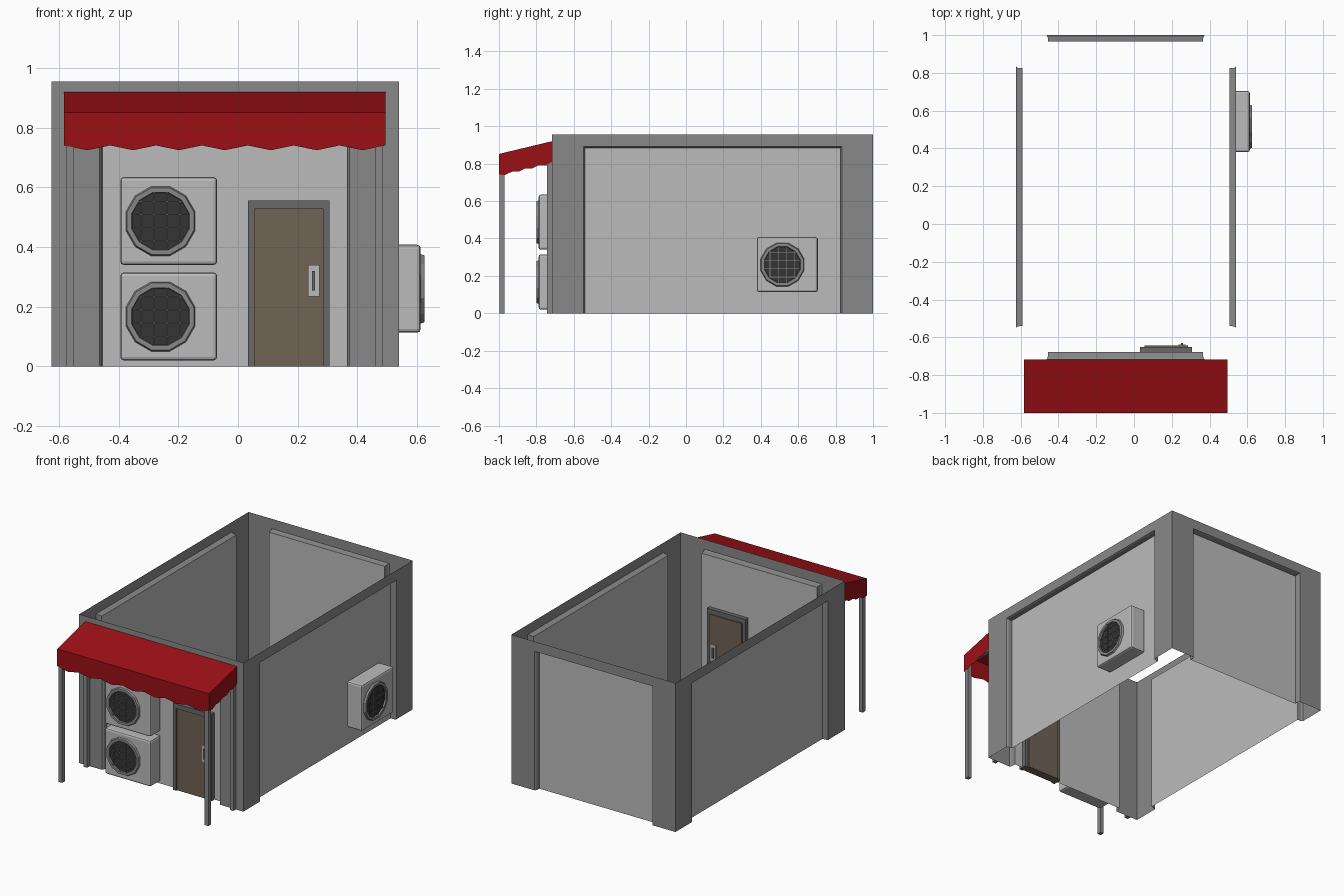
import bpy, bmesh, math
from mathutils import Vector

if "Cube" in bpy.data.objects:
    bpy.data.objects.remove(bpy.data.objects["Cube"])


def material(name, r, g, b):
    m = bpy.data.materials.new(name)
    m.diffuse_color = (r, g, b, 1)
    m.use_nodes = True
    m.node_tree.nodes["Principled BSDF"].inputs["Base Color"].default_value = m.diffuse_color
    return m


RED = material("red_canvas", 0.33, 0.005, 0.008)
BROWN = material("brown_door", 0.16, 0.125, 0.09)
COLUMN = material("mid_grey", 0.25, 0.25, 0.25)
PANEL = material("light_grey", 0.5, 0.5, 0.5)
FRAME = material("frame_grey", 0.14, 0.14, 0.14)
DARK = material("dark_grille", 0.035, 0.035, 0.035)


def finish(bm, name, mats):
    me = bpy.data.meshes.new(name)
    bm.to_mesh(me)
    bm.free()
    for m in mats:
        me.materials.append(m)
    ob = bpy.data.objects.new(name, me)
    bpy.context.collection.objects.link(ob)
    return ob


def add_box(bm, lo, hi, mat=0, bevel=0.0):
    lo, hi = Vector(lo), Vector(hi)
    verts = bmesh.ops.create_cube(bm, size=1)["verts"]
    for v in verts:
        v.co = Vector([(lo[i] + hi[i]) / 2 + v.co[i] * (hi[i] - lo[i]) for i in range(3)])
    faces = {f for v in verts for f in v.link_faces}
    for f in faces:
        f.material_index = mat
    if bevel:
        edges = list({e for v in verts for e in v.link_edges})
        bmesh.ops.bevel(bm, geom=edges, offset=bevel, segments=2, affect='EDGES', profile=0.5)


def box(name, lo, hi, mat, bevel=0.0):
    bm = bmesh.new()
    add_box(bm, lo, hi, 0, bevel)
    return finish(bm, name, [mat])


# Wall shell: each side is a U-shaped surround stepping in to a recessed panel
X0, X1, Y0, Y1, H = -0.625, 0.54, -0.717, 1.0, 0.955
bm = bmesh.new()


def wall(place, u0, u1, p0, p1, depth):
    loops = []
    for a, b, top, d in ((u0, u1, H, 0), (p0 - 0.009, p1 + 0.009, 0.892, 0),
                         (p0 - 0.002, p1 + 0.002, 0.888, 0.009), (p0, p1, 0.884, depth)):
        loops.append([bm.verts.new(place(u, d, z)) for u, z in ((a, 0), (a, top), (b, top), (b, 0))])
    for la, lb in zip(loops, loops[1:]):
        for i in range(3):
            bm.faces.new((la[i], la[i + 1], lb[i + 1], lb[i]))
    bm.faces.new(loops[-1]).material_index = 1


wall(lambda u, d, z: (u, Y0 + d, z), X0, X1, -0.455, 0.365, 0.04)
wall(lambda u, d, z: (u, Y1 - d, z), X0, X1, -0.455, 0.365, 0.035)
wall(lambda u, d, z: (X0 + d, u, z), Y0, Y1, -0.54, 0.825, 0.035)
wall(lambda u, d, z: (X1 - d, u, z), Y0, Y1, -0.54, 0.825, 0.035)
bmesh.ops.remove_doubles(bm, verts=bm.verts, dist=0.0005)
bmesh.ops.recalc_face_normals(bm, faces=bm.faces)
finish(bm, "walls", [COLUMN, PANEL])


# Air conditioner: bevelled case, twelve-sided fan ring, dark disc and wire grid
def cooler(name, loc, angle):
    bm = bmesh.new()
    add_box(bm, (-0.1625, -0.108, 0), (0.1625, 0, 0.295), 0, 0.012)
    cx, cz = -0.0275, 0.147

    def ring(r, y):
        return [bm.verts.new((cx + r * math.cos(math.tau * (i + .5) / 12), y,
                              cz + r * math.sin(math.tau * (i + .5) / 12))) for i in range(12)]

    rings = [ring(0.121, -0.107), ring(0.116, -0.12), ring(0.1, -0.12), ring(0.098, -0.11)]
    for a, b in zip(rings, rings[1:]):
        for i in range(12):
            j = (i + 1) % 12
            bm.faces.new((a[i], a[j], b[j], b[i])).material_index = 1
    bm.faces.new(rings[-1]).material_index = 2
    for k in (-0.066, -0.022, 0.022, 0.066):
        s = math.sqrt(0.098 ** 2 - k * k)
        add_box(bm, (cx + k - .0015, -0.117, cz - s), (cx + k + .0015, -0.114, cz + s), 1)
        add_box(bm, (cx - s, -0.117, cz + k - .0015), (cx + s, -0.114, cz + k + .0015), 1)
    bmesh.ops.recalc_face_normals(bm, faces=bm.faces)
    ob = finish(bm, name, [PANEL, COLUMN, DARK])
    ob.location = loc
    ob.rotation_euler.z = angle


cooler("front_cooler_lower", (-0.2325, -0.68, 0.02), 0)
cooler("front_cooler_upper", (-0.2325, -0.68, 0.34), 0)
cooler("side_cooler", (0.505, 0.5425, 0.113), math.pi / 2)

# Door: frame of two jambs and a head, leaf, and handles on both faces
bm = bmesh.new()
add_box(bm, (0.033, -0.705, 0), (0.055, -0.65, 0.557))
add_box(bm, (0.285, -0.705, 0), (0.307, -0.65, 0.557))
add_box(bm, (0.055, -0.705, 0.527), (0.285, -0.65, 0.557))
finish(bm, "door_frame", [FRAME])
box("door_leaf", (0.055, -0.697, 0), (0.285, -0.643, 0.527), BROWN)
for side, s in (("outer", -1), ("inner", 1)):
    y = -0.67 + s * 0.027
    for part, x0, x1, z0, z1, t, m in (("plate", 0.235, 0.273, 0.235, 0.34, 0.006, PANEL),
                                       ("handle", 0.249, 0.259, 0.255, 0.32, 0.013, FRAME)):
        ya, yb = sorted((y, y + s * t))
        box(f"door_{part}_{side}", (x0, ya, z0), (x1, yb, z1), m)

# Awning: sloping top with a scalloped valance on three sides
bm = bmesh.new()
AX0, AX1, AYB, AYF = -0.583, 0.495, -0.717, -1.0
corners = [(AX0, AYB), (AX0, AYF), (AX1, AYF), (AX1, AYB)]
tops, bottoms, ends = [], [], []
for k, waves in enumerate((4, 7, 4)):
    (xa, ya), (xb, yb) = corners[k], corners[k + 1]
    n = waves * 4
    for i in range(n + (k == 2)):
        t = i / n
        x, y = xa + (xb - xa) * t, ya + (yb - ya) * t
        z = 0.852 + 0.068 * (y - AYF) / (AYB - AYF)
        dip = (0.016 if k == 1 else 0.009) * (1 - math.cos(math.tau * t * waves)) / 2
        tops.append(bm.verts.new((x, y, z)))
        bottoms.append(bm.verts.new((x, y, z - 0.111 - dip)))
for i in range(len(tops) - 1):
    bm.faces.new((tops[i], tops[i + 1], bottoms[i + 1], bottoms[i]))
bm.faces.new(tops)
bmesh.ops.recalc_face_normals(bm, faces=bm.faces)
finish(bm, "awning", [RED])

# Awning posts and side rails
for side, x in (("left", -0.575), ("right", 0.462)):
    box(f"front_post_{side}", (x, -0.997, 0), (x + 0.025, -0.97, 0.83), COLUMN)
    box(f"wall_post_{side}", (x, -0.743, 0), (x + 0.025, -0.717, 0.85), COLUMN)
    box(f"awning_rail_{side}", (x, -0.97, 0.79), (x + 0.025, -0.743, 0.812), COLUMN)
